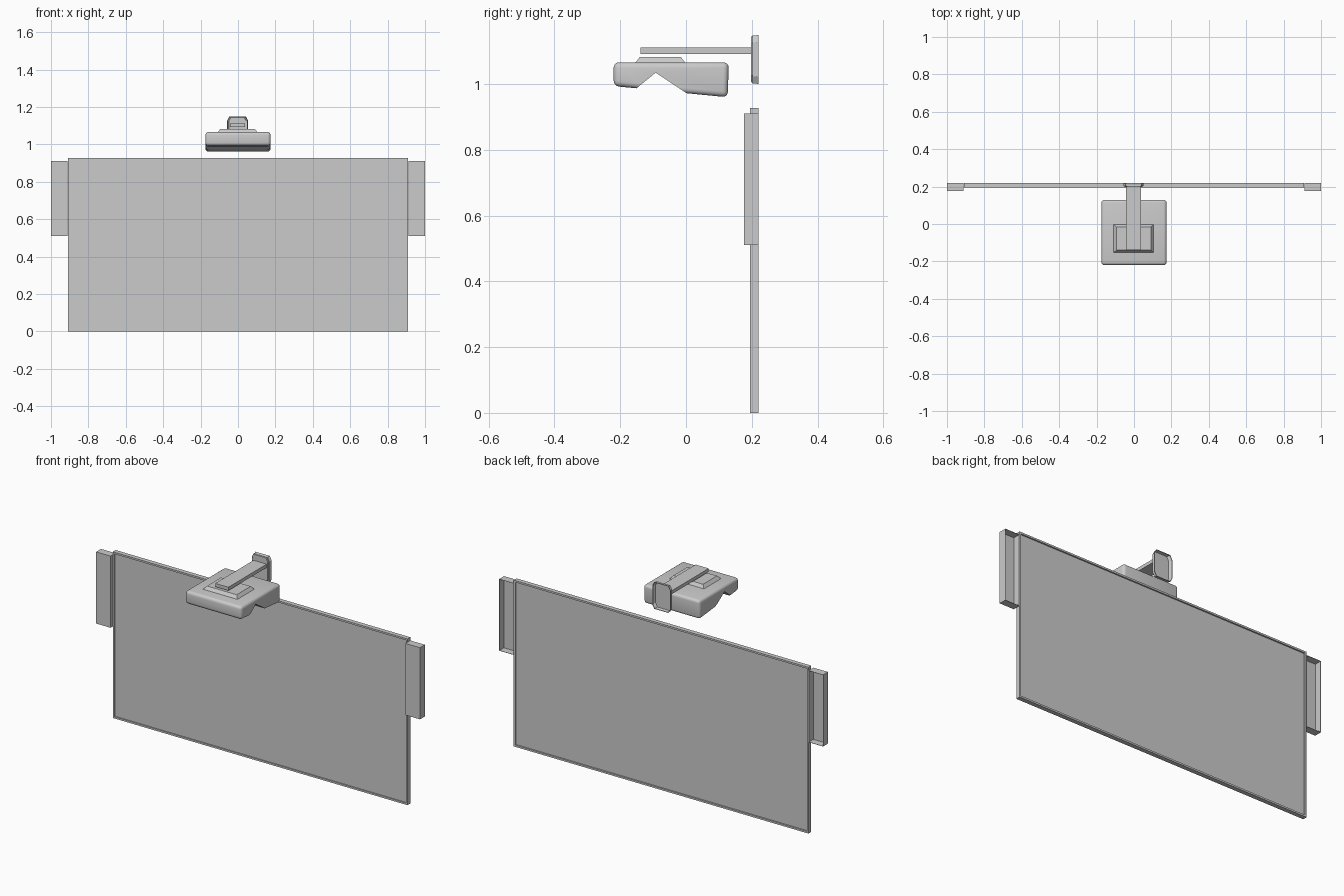
import bpy, bmesh

if "Cube" in bpy.data.objects:
    bpy.data.objects.remove(bpy.data.objects["Cube"])


def finish(bm, name):
    bmesh.ops.recalc_face_normals(bm, faces=bm.faces)
    mesh = bpy.data.meshes.new(name)
    bm.to_mesh(mesh)
    bm.free()
    ob = bpy.data.objects.new(name, mesh)
    bpy.context.collection.objects.link(ob)
    return ob


def loft(bm, a, b):
    """Closed solid between two matching point loops."""
    va, vb = [bm.verts.new(p) for p in a], [bm.verts.new(p) for p in b]
    n = len(a)
    for i in range(n):
        j = (i + 1) % n
        bm.faces.new((va[i], va[j], vb[j], vb[i]))
    bm.faces.new(va[::-1])
    bm.faces.new(vb)
    bmesh.ops.recalc_face_normals(bm, faces=bm.faces)


def rect_y(x0, x1, z0, z1, y):
    return [(x0, y, z0), (x1, y, z0), (x1, y, z1), (x0, y, z1)]


def rect_z(x0, x1, y0, y1, z):
    return [(x0, y0, z), (x1, y0, z), (x1, y1, z), (x0, y1, z)]


def box(bm, x0, x1, y0, y1, z0, z1):
    loft(bm, rect_y(x0, x1, z0, z1, y0), rect_y(x0, x1, z0, z1, y1))


def recess(bm, side, rim, depth):
    """Sink the front (side=-1) or back (side=1) face, leaving a rim."""
    bm.normal_update()
    face = max(bm.faces, key=lambda f: f.normal.y * side)
    bmesh.ops.inset_region(bm, faces=[face], thickness=rim)
    walls = bmesh.ops.extrude_discrete_faces(bm, faces=[face])["faces"]
    bmesh.ops.translate(bm, verts=walls[0].verts, vec=(0, -side * depth, 0))


def prism_x(name, profile, half):
    bm = bmesh.new()
    loft(bm, [(-half, y, z) for y, z in profile], [(half, y, z) for y, z in profile])
    return finish(bm, name)


# whiteboard with a thin raised frame on both sides
bm = bmesh.new()
box(bm, -0.91, 0.91, 0.195, 0.22, 0, 0.928)
recess(bm, -1, 0.014, 0.006)
recess(bm, 1, 0.014, 0.008)
finish(bm, "whiteboard")

# side speakers, hollow at the back
for side, name in ((-1, "speaker_left"), (1, "speaker_right")):
    bm = bmesh.new()
    x0, x1 = sorted((side * 0.911, side * 1.0))
    box(bm, x0, x1, 0.177, 0.22, 0.51, 0.91)
    recess(bm, 1, 0.002, 0.040)
    finish(bm, name)

# projector body with rounded edges
body = prism_x("projector_body", [(-0.22, 1.066), (0.13, 1.066),
                                  (0.127, 0.960), (-0.22, 0.994)], 0.174)
bev = body.modifiers.new("rounding", "BEVEL")
bev.width, bev.segments = 0.016, 4
# V-shaped notch under the body
cutter = prism_x("notch_cutter", [(-0.092, 1.035), (-0.184, 0.96), (0.020, 0.96)], 0.3)
cutter.hide_render = True
cut = body.modifiers.new("notch", "BOOLEAN")
cut.operation, cut.solver, cut.object = "DIFFERENCE", "EXACT", cutter
bpy.ops.object.select_all(action="DESELECT")
body.select_set(True)
bpy.context.view_layer.objects.active = body
for m in ("rounding", "notch"):
    bpy.ops.object.modifier_apply(modifier=m)
bpy.data.objects.remove(cutter)
bpy.ops.object.shade_smooth_by_angle(angle=0.52)

# tapered plate on top of the projector
bm = bmesh.new()
loft(bm, rect_z(-0.11, 0.105, -0.155, -0.002, 1.064),
     rect_z(-0.094, 0.09, -0.14, -0.016, 1.083))
finish(bm, "top_plate")

# support arm
bm = bmesh.new()
box(bm, -0.043, 0.038, -0.139, 0.202, 1.092, 1.111)
finish(bm, "support_arm")


# wall mount: chamfered, tapered shell open at the back
def mount_loop(half, z0, z1, y):
    c, t = 0.012, 0.022
    pts = [(half - c, z0), (half, z0 + t), (half, z1 - t), (half - c, z1)]
    pts += [(-x, z) for x, z in pts[::-1]]
    return [(x - 0.002, y, z) for x, z in pts]


bm = bmesh.new()
loft(bm, mount_loop(0.047, 1.006, 1.145, 0.198), mount_loop(0.056, 1.0, 1.15, 0.22))
recess(bm, 1, 0.003, 0.018)
finish(bm, "wall_mount")
